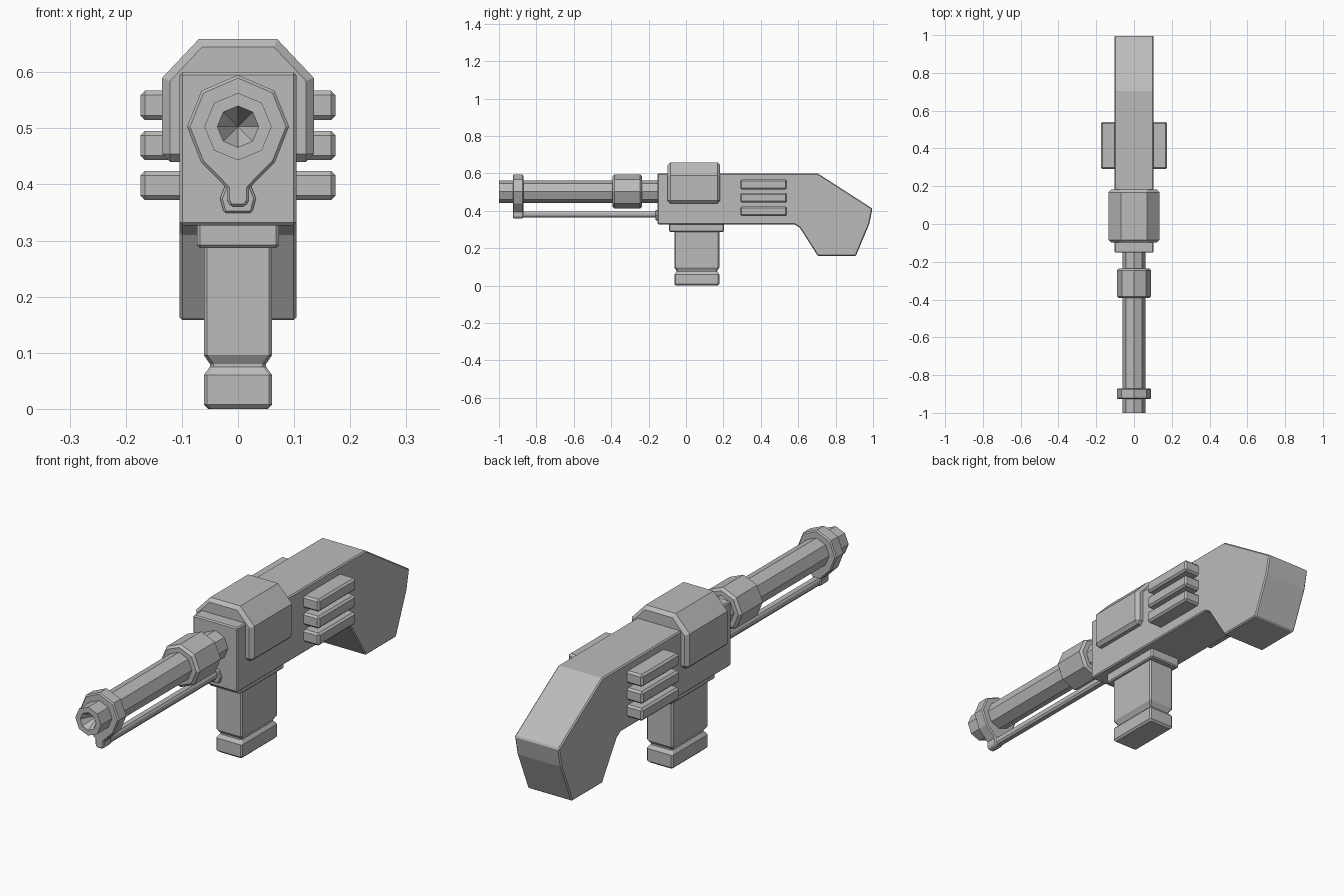
import bpy
import bmesh
from math import sin, cos, pi, radians

if "Cube" in bpy.data.objects:
    bpy.data.objects.remove(bpy.data.objects["Cube"], do_unlink=True)

GREY = (0.5, 0.5, 0.5, 1)
grey = bpy.data.materials.new("plain grey")
grey.use_nodes = True
grey.diffuse_color = GREY
grey.node_tree.nodes["Principled BSDF"].inputs["Base Color"].default_value = GREY

AXIS_Z = 0.503  # height of the barrel axis


def finish(name, bm, bevel):
    bmesh.ops.recalc_face_normals(bm, faces=bm.faces)
    mesh = bpy.data.meshes.new(name)
    bm.to_mesh(mesh)
    bm.free()
    mesh.materials.append(grey)
    obj = bpy.data.objects.new(name, mesh)
    bpy.context.collection.objects.link(obj)
    if bevel:
        mod = obj.modifiers.new("chamfer", "BEVEL")
        mod.width = bevel
        mod.segments = 1
        mod.limit_method = "ANGLE"
        mod.angle_limit = radians(50)
    return obj


def loft(name, rings, bevel=0):
    """Skin a stack of equal-length rings and cap both ends."""
    bm = bmesh.new()
    loops = [[bm.verts.new(p) for p in ring] for ring in rings]
    n = len(loops[0])
    for a, b in zip(loops, loops[1:]):
        for i in range(n):
            j = (i + 1) % n
            bm.faces.new((a[i], a[j], b[j], b[i]))
    bm.faces.new(loops[0])
    bm.faces.new(loops[-1])
    bmesh.ops.remove_doubles(bm, verts=bm.verts, dist=0.00001)
    return finish(name, bm, bevel)


def prism_x(name, profile, x0, x1, bevel=0):
    return loft(name, [[(x, y, z) for y, z in profile] for x in (x0, x1)], bevel)


def prism_y(name, profile, y0, y1, bevel=0):
    return loft(name, [[(x, y, z) for x, z in profile] for y in (y0, y1)], bevel)


def mirrored(half):
    """Complete a right-half outline across x = 0."""
    return half + [(-x, z) for x, z in reversed(half) if x > 0]


def box(name, x, y, z, bevel=0):
    return prism_x(name, [(y[0], z[0]), (y[1], z[0]), (y[1], z[1]), (y[0], z[1])], *x, bevel)


def octagon(r, y):
    return [(r * sin(i * pi / 4), y, AXIS_Z + r * cos(i * pi / 4)) for i in range(8)]


# Receiver and stock in one silhouette
prism_x("receiver_and_stock",
        [(-0.152, 0.327), (-0.152, 0.6), (0.705, 0.6), (0.997, 0.412), (0.98, 0.33),
         (0.908, 0.158), (0.705, 0.158), (0.608, 0.31), (0.58, 0.327)],
        -0.104, 0.104, 0.005)

# Cover wrapped over the receiver
prism_y("receiver_cover", mirrored([(0.135, 0.44), (0.135, 0.59), (0.07, 0.659)]),
        -0.098, 0.182, 0.014)

# Cooling fins on both sides
for side, sx in (("left", 1), ("right", -1)):
    for i in range(3):
        z = 0.372 + i * 0.0715
        box(f"{side}_fin_{i + 1}", sorted((sx * 0.09, sx * 0.174)),
            (0.29, 0.541), (z, z + 0.052), 0.008)

# Barrel with a conical bore
bore = [(0.06, -0.12), (0.06, -1.0), (0.037, -1.0)]
bm = bmesh.new()
loops = [[bm.verts.new(p) for p in octagon(r, y)] for r, y in bore]
tip = bm.verts.new((0, -0.93, AXIS_Z))
for i in range(8):
    j = (i + 1) % 8
    for a, b in zip(loops, loops[1:]):
        bm.faces.new((a[i], a[j], b[j], b[i]))
    bm.faces.new((loops[-1][i], loops[-1][j], tip))
bm.faces.new(loops[0])
finish("barrel", bm, 0)

# Barrel collar
loft("barrel_collar", [octagon(0.091, -0.393), octagon(0.091, -0.235)], 0.01)

# Muzzle ring with the lug that holds the rod
prism_y("muzzle_ring",
        mirrored([(0, 0.595), (0.065, 0.567), (0.091, 0.503), (0.066, 0.44),
                  (0.02, 0.393), (0.02, 0.372), (0.014, 0.36)]),
        -0.926, -0.87, 0.005)

# Rod below the barrel and its mount
prism_y("lower_rod", mirrored([(0.011, 0.396), (0.016, 0.388), (0.016, 0.372), (0.01, 0.364)]),
        -0.92, -0.14)
prism_y("rod_mount", mirrored([(0.02, 0.405), (0.032, 0.375), (0.025, 0.349)]),
        -0.164, -0.14, 0.004)

# Magazine well and magazine with a waist groove
box("magazine_well", (-0.073, 0.073), (-0.09, 0.203), (0.287, 0.335), 0.005)
rings = []
for z, inset in ((0, 0.008), (0.008, 0), (0.06, 0), (0.075, 0.011), (0.08, 0.011),
                 (0.096, 0), (0.3, 0)):
    x, y0, y1, c = 0.061 - inset, -0.062 + inset, 0.178 - inset, 0.006
    rings.append([(x, y0 + c, z), (x, y1 - c, z), (x - c, y1, z), (c - x, y1, z),
                  (-x, y1 - c, z), (-x, y0 + c, z), (c - x, y0, z), (x - c, y0, z)])
loft("magazine", rings)
